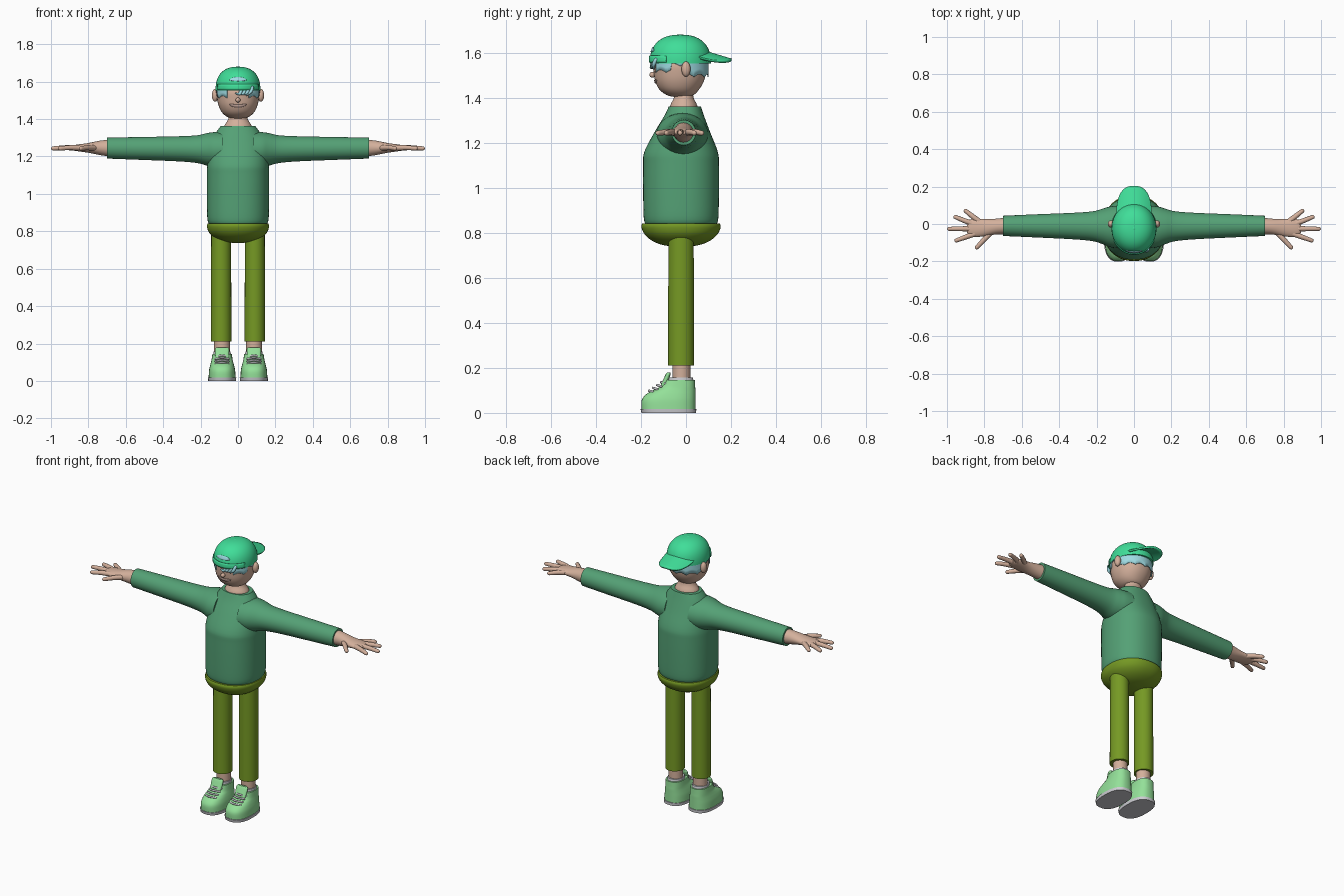
import bpy, bmesh, math
from mathutils import Vector

if "Cube" in bpy.data.objects:
    bpy.data.objects.remove(bpy.data.objects["Cube"])

def mat(name, r, g, b):
    m = bpy.data.materials.new(name)
    lin = [c / 12.92 if c <= 0.04045 else ((c + 0.055) / 1.055) ** 2.4 for c in (r, g, b)]
    m.diffuse_color = (*lin, 1)
    m.use_nodes = True
    m.node_tree.nodes["Principled BSDF"].inputs["Base Color"].default_value = m.diffuse_color
    return m

SKIN = mat("skin", 0.83, 0.69, 0.61)
LIP = mat("lip", 0.72, 0.61, 0.57)
SWEATER = mat("sweater_green", 0.33, 0.63, 0.46)
PANTS = mat("olive", 0.46, 0.60, 0.14)
SHOE = mat("pale_green", 0.58, 0.88, 0.60)
GREY = mat("light_grey", 0.80, 0.80, 0.82)
CAP = mat("cap_green", 0.25, 0.87, 0.60)
HAIR = mat("pale_blue", 0.62, 0.86, 0.89)

def finish(bm, name, m, mirror=False, angle=45):
    bmesh.ops.recalc_face_normals(bm, faces=bm.faces)
    me = bpy.data.meshes.new(name)
    bm.to_mesh(me)
    bm.free()
    me.materials.append(m)
    ob = bpy.data.objects.new(name, me)
    bpy.context.collection.objects.link(ob)
    bpy.ops.object.select_all(action='DESELECT')
    ob.select_set(True)
    bpy.context.view_layer.objects.active = ob
    bpy.ops.object.shade_smooth_by_angle(angle=math.radians(angle))
    if mirror:
        ob.modifiers.new("mirror", 'MIRROR')
    return ob

def bridge(name, rings, m, mirror=False, angle=45):
    """Skin a list of closed point rings and cap both ends."""
    bm = bmesh.new()
    vs = [[bm.verts.new(p) for p in r] for r in rings]
    n = len(vs[0])
    for a, b in zip(vs, vs[1:]):
        for i in range(n):
            j = (i + 1) % n
            bm.faces.new((a[i], a[j], b[j], b[i]))
    bm.faces.new(vs[0])
    bm.faces.new(vs[-1])
    return finish(bm, name, m, mirror, angle)

def smooth_rows(rows, k):
    """Catmull-Rom interpolation between rows of numbers."""
    out = []
    for i in range(len(rows) - 1):
        p0, p1, p2, p3 = rows[max(i - 1, 0)], rows[i], rows[i + 1], rows[min(i + 2, len(rows) - 1)]
        for s in range(k):
            t = s / k
            out.append([0.5 * (2 * b + (c - a) * t + (2 * a - 5 * b + 4 * c - d) * t * t
                        + (3 * b - a - 3 * c + d) * t ** 3) for a, b, c, d in zip(p0, p1, p2, p3)])
    return out + [list(rows[-1])]

def loft(name, rows, m, axis='z', mirror=False, n=40, e=2.0, k=4, angle=45):
    """Rows are (position on axis, centre a, centre b, radius a, radius b)."""
    rings = []
    for t, ca, cb, ra, rb in smooth_rows(rows, k):
        ring = []
        for i in range(n):
            w = 2 * math.pi * i / n
            c, s = math.cos(w), math.sin(w)
            a = ca + ra * math.copysign(abs(c) ** (2 / e), c)
            b = cb + rb * math.copysign(abs(s) ** (2 / e), s)
            ring.append((a, b, t) if axis == 'z' else (t, a, b))
        rings.append(ring)
    return bridge(name, rings, m, mirror, angle)

def tube(name, pts, m, mirror=False, n=12):
    """Rounded tube through (x, y, z, radius) points."""
    rows = smooth_rows(pts, 4)
    P = [Vector(r[:3]) for r in rows]
    R = [r[3] for r in rows]
    d0, d1 = (P[0] - P[1]).normalized(), (P[-1] - P[-2]).normalized()
    start = [(P[0] + d0 * R[0] * s, R[0] * math.sqrt(1 - s * s)) for s in (0.98, 0.8, 0.45)]
    end = [(P[-1] + d1 * R[-1] * s, R[-1] * math.sqrt(1 - s * s)) for s in (0.45, 0.8, 0.98)]
    path = start + list(zip(P, R)) + end
    rings = []
    for i, (p, r) in enumerate(path):
        d = (path[min(i + 1, len(path) - 1)][0] - path[max(i - 1, 0)][0]).normalized()
        u = d.cross(Vector((0, 1, 0.3))).normalized() if abs(d.y) < 0.6 else d.cross(Vector((0, 0, 1))).normalized()
        if i and u.dot(last) < 0.7:         # keep neighbouring rings aligned
            u = (last - d * last.dot(d)).normalized()
        last = u
        v = d.cross(u)
        rings.append([p + r * (u * math.cos(2 * math.pi * j / n) + v * math.sin(2 * math.pi * j / n))
                      for j in range(n)])
    return bridge(name, rings, m, mirror, 60)

def ball(name, c, r, m, mirror=False):
    bm = bmesh.new()
    bmesh.ops.create_uvsphere(bm, u_segments=24, v_segments=14, radius=1)
    for v in bm.verts:
        v.co = Vector([c[i] + r[i] * v.co[i] for i in range(3)])
    return finish(bm, name, m, mirror)

def patch(name, f, nu, nv, m, thick):
    """Thin sheet from f(u, v) with u, v in 0..1."""
    bm = bmesh.new()
    g = [[bm.verts.new(f(i / nu, j / nv)) for j in range(nv + 1)] for i in range(nu + 1)]
    for i in range(nu):
        for j in range(nv):
            bm.faces.new((g[i][j], g[i + 1][j], g[i + 1][j + 1], g[i][j + 1]))
    ob = finish(bm, name, m)
    s = ob.modifiers.new("thickness", 'SOLIDIFY')
    s.thickness, s.offset = thick, 0

# Sweater body and sleeves
Y = -0.022
loft("sweater_body", [(0.835, 0, Y, 0.150, 0.155), (0.86, 0, Y, 0.163, 0.165), (0.95, 0, Y, 0.166, 0.168),
     (1.10, 0, Y, 0.166, 0.168), (1.16, 0, Y, 0.164, 0.163), (1.25, 0, -0.016, 0.150, 0.122),
     (1.32, 0, -0.008, 0.122, 0.088), (1.362, 0, -0.005, 0.093, 0.071)], SWEATER, e=2.25, n=56)
loft("sleeve", [(0.08, -0.016, 1.235, 0.115, 0.098), (0.13, -0.015, 1.236, 0.108, 0.094),
     (0.17, -0.013, 1.238, 0.094, 0.086), (0.22, -0.012, 1.239, 0.080, 0.074),
     (0.32, -0.011, 1.241, 0.071, 0.067), (0.52, -0.010, 1.243, 0.062, 0.061),
     (0.70, -0.010, 1.245, 0.054, 0.056)], SWEATER, axis='x', mirror=True)

# Hands and fingers
loft("palm", [(0.68, -0.010, 1.245, 0.045, 0.046), (0.74, -0.014, 1.246, 0.042, 0.038),
     (0.80, -0.020, 1.246, 0.046, 0.026), (0.85, -0.020, 1.246, 0.049, 0.019),
     (0.88, -0.020, 1.246, 0.042, 0.014), (0.893, -0.020, 1.246, 0.025, 0.008)], SKIN, axis='x', mirror=True)
fingers = [("thumb", 0.765, -0.045, 0.84, -0.125), ("index_finger", 0.85, -0.052, 0.950, -0.088),
           ("middle_finger", 0.86, -0.025, 0.988, -0.026), ("ring_finger", 0.86, 0.000, 0.955, 0.037),
           ("little_finger", 0.83, 0.015, 0.900, 0.070)]
for name, x0, y0, x1, y1 in fingers:
    tube(name, [(x0, y0, 1.246, 0.015), ((x0 + x1) / 2, (y0 + y1) / 2, 1.247, 0.0135), (x1, y1, 1.243, 0.011)],
         SKIN, mirror=True)

# Trousers
loft("trouser_seat", [(0.738, 0, Y, 0.030, 0.035), (0.748, 0, Y, 0.085, 0.09), (0.768, 0, Y, 0.128, 0.134),
     (0.795, 0, Y, 0.156, 0.163), (0.825, 0, Y, 0.166, 0.176), (0.842, 0, Y, 0.163, 0.172)], PANTS, e=2.2, n=56)
loft("trouser_leg", [(0.21, 0.090, Y, 0.055, 0.057), (0.50, 0.090, Y, 0.054, 0.057),
     (0.80, 0.090, Y, 0.053, 0.056)], PANTS, mirror=True)

# Ankles and shoes
loft("ankle", [(0.10, 0.085, -0.02, 0.042, 0.040), (0.23, 0.086, -0.02, 0.042, 0.040)], SKIN, mirror=True)

def span(z, y0, y1, rx):
    return (z, 0.085, (y0 + y1) / 2, rx, (y1 - y0) / 2)

loft("shoe_sole", [span(0, -0.198, 0.045, 0.074), span(0.018, -0.202, 0.046, 0.076)], GREY,
     mirror=True, e=2.5, k=1)
loft("shoe_upper", [span(0.017, -0.198, 0.042, 0.072), span(0.055, -0.197, 0.042, 0.070),
     span(0.08, -0.180, 0.042, 0.065), span(0.098, -0.152, 0.042, 0.060), span(0.115, -0.118, 0.041, 0.056),
     span(0.145, -0.098, 0.040, 0.052)], SHOE, mirror=True, e=2.5)
loft("shoe_lining", [span(0.14, -0.082, 0.034, 0.047), span(0.158, -0.078, 0.030, 0.045)], GREY, mirror=True, k=1)
loft("shoe_tongue", [(0.10, 0.085, -0.110, 0.034, 0.014), (0.14, 0.085, -0.092, 0.037, 0.013),
     (0.170, 0.085, -0.080, 0.038, 0.011), (0.180, 0.085, -0.077, 0.030, 0.007)], SHOE, mirror=True, e=2.6)
for i in range(4):
    y, z = -0.104 - 0.018 * i, 0.134 - 0.0125 * i
    tube("shoe_lace", [(0.050, y + 0.012, z - 0.004, 0.0055), (0.085, y - 0.006, z + 0.002, 0.0055),
         (0.120, y + 0.012, z - 0.004, 0.0055)], GREY, mirror=True, n=8)

# Neck and head
loft("neck", [(1.33, 0, -0.010, 0.078, 0.063), (1.365, 0, -0.010, 0.072, 0.060), (1.40, 0, -0.010, 0.052, 0.044),
     (1.44, 0, -0.010, 0.046, 0.040)], SKIN)
loft("head", [(1.404, 0, -0.025, 0.030, 0.030), (1.412, 0, -0.026, 0.058, 0.060), (1.435, 0, -0.030, 0.085, 0.087),
     (1.47, 0, -0.029, 0.103, 0.107), (1.51, 0, -0.027, 0.112, 0.116), (1.55, 0, -0.026, 0.113, 0.118),
     (1.60, 0, -0.026, 0.095, 0.100)], SKIN, e=2.15)
ball("ear", (0.122, 0.0, 1.527), (0.018, 0.020, 0.034), SKIN, mirror=True)
ball("nose", (0, -0.149, 1.502), (0.013, 0.014, 0.013), SKIN)

# Mouth: a thin smiling plate following the face
def mouth(u, v):
    a = 2 * u - 1
    z = 1.470 + 0.008 * a * a + (v - 0.5) * 0.015 * (1 - a ** 4 * 0.8)
    x = 0.044 * a
    rx, ry = 0.103 + (z - 1.47) * 0.22, 0.107 + (z - 1.47) * 0.22
    return (x, -0.030 - ry * (1 - abs(x / rx) ** 2.15) ** (1 / 2.15), z)
patch("mouth", mouth, 16, 2, LIP, 0.006)

# Hair band below the cap, with a ragged lower edge
def hair(u, v):
    w = math.radians(30 + 300 * u)          # 0 is the front
    deg = min(30 + 300 * u, 330 - 300 * u)
    low = 1.512 if deg < 72 else 1.540 if deg < 102 else 1.492
    low += 0.012 * abs(math.sin(6 * w))
    return (0.1165 * math.sin(w), -0.026 - 0.124 * math.cos(w), low + (1.575 - low) * v)
patch("hair", hair, 120, 3, HAIR, 0.004)
for i in range(4):                          # swept curls on the forehead
    x, y = 0.064 - 0.019 * i, -0.138 - 0.003 * i
    tube("fringe_curl", [(x + 0.012, y + 0.004, 1.568, 0.009), (x + 0.004, y - 0.006, 1.545 - 0.003 * i, 0.0085),
         (x - 0.018, y - 0.005, 1.528 + 0.003 * i, 0.004)], HAIR, n=8)

# Cap crown, opening plate, strap and brim (worn backwards)
def crown(w, t, grow=0.0):
    r = (1 - t ** 2.4) ** (1 / 2.4)
    return ((0.12 + grow) * r * math.sin(w), -0.025 - (0.136 + grow) * r * math.cos(w), 1.553 + 0.127 * t)

bridge("cap_crown", [[crown(2 * math.pi * i / 48, math.sin(math.pi / 2 * j / 16 * 0.985)) for i in range(48)]
       for j in range(17)], CAP)
ball("cap_button", (0, -0.025, 1.677), (0.012, 0.012, 0.004), CAP)

def opening(u, v):
    a = 2 * u - 1
    return crown(0.40 * a, 0.42 + v * 0.17 * math.sqrt(max(0.03, 1 - a * a)) - 0.03 * (1 - a * a), 0.001)
patch("cap_opening", opening, 16, 4, HAIR, 0.004)

def strap(u, v):
    return crown(1.1 * (2 * u - 1), 0.02 + 0.24 * v, 0.002)
patch("cap_strap", strap, 24, 3, CAP, 0.005)

def brim(u, v):
    a = math.sin((2 * u - 1) * math.pi / 2) * 0.998
    y = 0.03 + v * 0.172 * (1 - abs(a) ** 2.6) ** (1 / 2.6)
    return (0.092 * a, y, 1.601 - 0.30 * (y - 0.09) - 0.034 * a * a)
patch("cap_brim", brim, 32, 12, CAP, 0.012)
